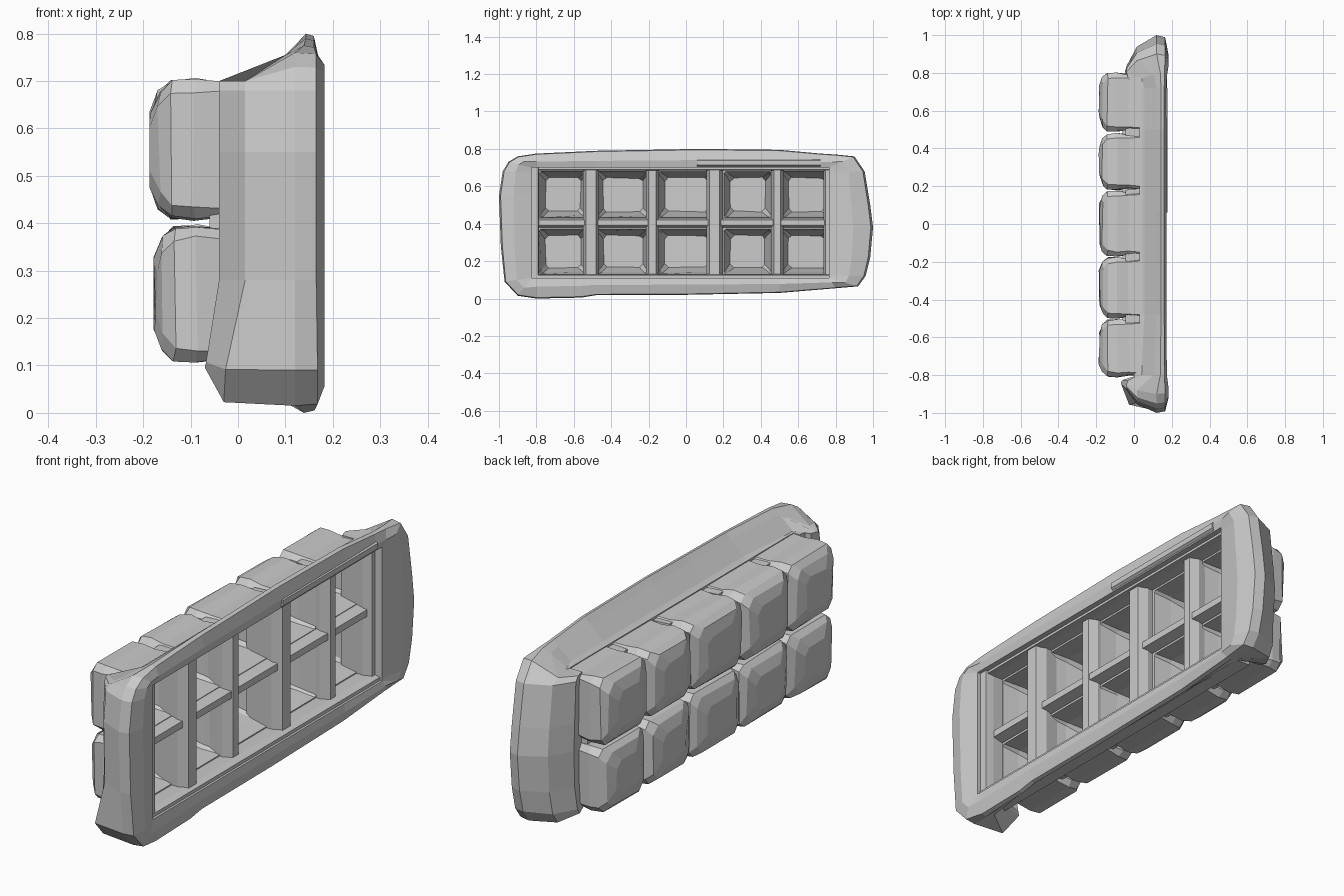
import bpy, bmesh, random

if "Cube" in bpy.data.objects:
    bpy.data.objects.remove(bpy.data.objects["Cube"])

random.seed(4)


def finish(name, bm):
    bmesh.ops.remove_doubles(bm, verts=bm.verts, dist=0.0005)
    bmesh.ops.recalc_face_normals(bm, faces=bm.faces)
    me = bpy.data.meshes.new(name)
    bm.to_mesh(me)
    bm.free()
    ob = bpy.data.objects.new(name, me)
    bpy.context.collection.objects.link(ob)
    return ob


def bridge(bm, a, b):
    n = len(a)
    for i in range(n):
        bm.faces.new((a[i], a[(i + 1) % n], b[(i + 1) % n], b[i]))


def clamp(v, lo, hi):
    return max(lo, min(hi, v))


# Frame: a rim section swept round the outline, deeper at both ends and one lower corner
outline = [(-.90, .76), (-.80, .775), (-.48, .79), (-.20, .795), (.06, .80), (.50, .795),
           (.72, .775), (.80, .77), (.90, .76), (.955, .68), (.985, .50), (1, .38),
           (.985, .22), (.96, .12), (.92, .065), (.80, .055), (.50, .03), (.0, .02),
           (-.48, .018), (-.56, .005), (-.80, 0), (-.90, .015), (-.97, .09),
           (-.99, .28), (-1, .55), (-.98, .68), (-.95, .73)]
rail = [(.04, 0), (.055, .10), (.12, .75), (.143, 1), (.16, .95), (.172, .40), (.165, 0)]
end = [(-.03, 0), (-.04, .30), (.015, .74), (.12, 1), (.165, .95), (.183, .55), (.165, 0)]
low = [(-.06, 0), (-.07, .15), (-.03, .92), (.12, 1), (.168, .96), (.183, .55), (.165, 0)]
bm = bmesh.new()
rings = []
for y, z in outline:
    iy, iz = clamp(y, -.825, .765), clamp(z, .11, .70)
    w = clamp((abs(y) - .78) / .12, 0, 1)
    v = clamp((.20 - z) / .12, 0, 1) * (1 if y < 0 else .25)
    ring = []
    for (xr, br), (xe, be), (xl, bl) in zip(rail, end, low):
        xe, be = xe + (xl - xe) * v, be + (bl - be) * v
        x, b = xr + (xe - xr) * w, br + (be - br) * w
        top = .70 + max(0, x - .045) * 1.05   # sloped back of the upper rail
        ring.append(bm.verts.new((x, iy + (y - iy) * b, min(top, iz + (z - iz) * b))))
    rings.append(ring)
for i in range(len(rings)):
    bridge(bm, rings[i - 1], rings[i])
finish("tray_frame", bm)


def cut_rect(bm, x, y0, y1, z0, z1, c, jit=0.0):
    pts = [(y0 + c, z0), (y1 - c, z0), (y1, z0 + c), (y1, z1 - c),
           (y1 - c, z1), (y0 + c, z1), (y0, z1 - c), (y0, z0 + c)]
    r = lambda: random.uniform(-jit, jit)
    return [bm.verts.new((x + r(), y + r(), z + r())) for y, z in pts]


# Cups: hollow, domed at the back, open to the front
def cup(name, y0, y1, z0, z1, depth):
    bm = bmesh.new()
    # x, inset, corner cut; outside from rim to back, then inside
    outer = [(.06, .006, .012), (-.03, .008, .018), (-.09, 0, .024),
             (-.14, .004, .028), (-.165, .025, .035), (-.182, .07, .03)]
    inner = [(.06, .024, .008), (-.02, .034, .012), (-.125, .058, .018)]
    for k, rs in enumerate((outer, inner)):
        loops = [cut_rect(bm, x * depth if x < 0 else x, y0 + d, y1 - d, z0 + d, z1 - d, c,
                          .004 if i else 0) for i, (x, d, c) in enumerate(rs)]
        for a, b in zip(loops, loops[1:]):
            bridge(bm, a, b)
        bm.faces.new(loops[-1])
        if k:
            bridge(bm, first, loops[0])
        first = loops[0]
    finish(name, bm)


columns = [(-.81, -.505), (-.50, -.175), (-.17, .175), (.18, .48), (.49, .80)]
rows = [(.108, .395, .96), (.408, .703, 1.01)]
for i, (y0, y1) in enumerate(columns):
    for j, (z0, z1, depth) in enumerate(rows):
        cup(f"cup_{i + 1}_{j + 1}", y0, y1, z0, z1, depth)


# Bars: box with narrower front and back faces
def bar(name, x0, x1, y0, y1, z0, z1, ty=0.0, tz=0.0):
    bm = bmesh.new()
    m = x0 + (x1 - x0) * .75
    rs = []
    for x, dy, dz in ((x0, ty, tz), (m, 0, 0), (x1, ty, tz)):
        rs.append([bm.verts.new((x, y, z)) for y, z in
                   ((y0 + dy, z0 + dz), (y1 - dy, z0 + dz), (y1 - dy, z1 - dz), (y0 + dy, z1 - dz))])
    bridge(bm, rs[0], rs[1])
    bridge(bm, rs[1], rs[2])
    bm.faces.new(rs[0])
    bm.faces.new(rs[2])
    return finish(name, bm)


# Dividers between the cups
for k, (a, b, x) in enumerate([(-.55, -.465, .135), (-.215, -.145, .115),
                               (.11, .195, .13), (.455, .52, .12)]):
    bar(f"upright_divider_{k + 1}", -.045, x, a, b, .125, .69, ty=.015)
bar("long_divider", -.06, .11, -.79, .77, .38, .43, tz=.01)

# Inner ledges where the cups meet the frame
bar("left_ledge", .0, .15, -.84, -.785, .12, .70, ty=.005)
bar("right_ledge", -.02, .13, .735, .80, .12, .69, ty=.01)
bar("bottom_ledge", .02, .155, -.83, .78, .075, .13, tz=.005)
bar("top_ledge", .03, .14, -.83, .78, .685, .705, tz=.004)
bar("top_rail_lip", .13, .177, .06, .72, .705, .745, tz=.008)
